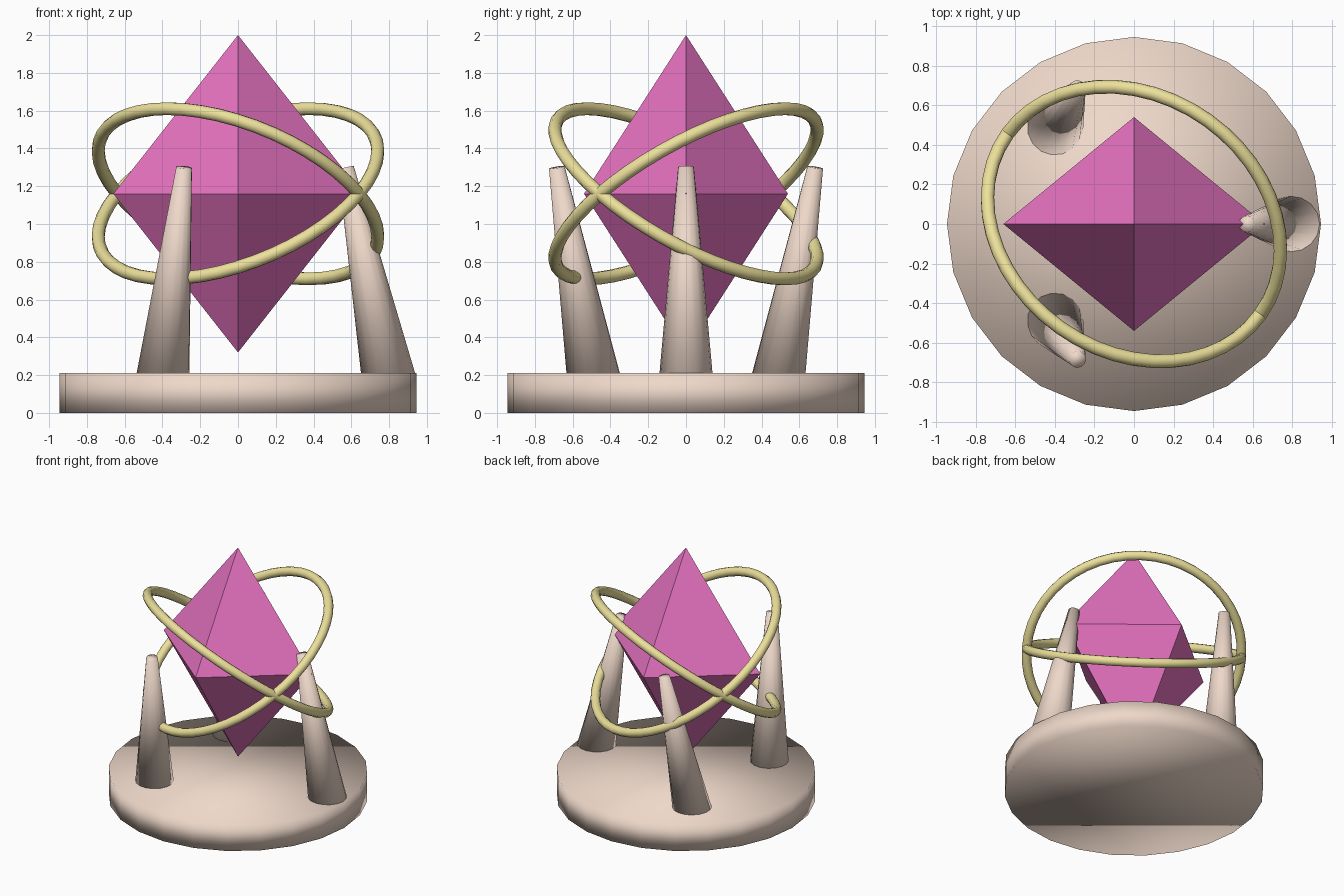
import bpy
from math import cos, sin, radians, pi
from mathutils import Vector, Matrix

if "Cube" in bpy.data.objects:
    bpy.data.objects.remove(bpy.data.objects["Cube"])


def material(name, rgb):
    m = bpy.data.materials.new(name)
    m.diffuse_color = (*rgb, 1)
    m.use_nodes = True
    m.node_tree.nodes["Principled BSDF"].inputs["Base Color"].default_value = m.diffuse_color
    return m


STONE = material("pale_stone", (0.86, 0.69, 0.59))
GOLD = material("pale_gold", (0.84, 0.75, 0.33))
PINK = material("pink_crystal", (0.79, 0.17, 0.53))


def finish(name, mat, smooth=True):
    ob = bpy.context.object
    ob.name = ob.data.name = name
    ob.data.materials.append(mat)
    if smooth:
        bpy.ops.object.shade_smooth()
    return ob


def taper(name, start, end, r1, r2, sides, mat):
    """Smooth tapered cylinder running between two points."""
    start, end = Vector(start), Vector(end)
    axis = end - start
    bpy.ops.mesh.primitive_cone_add(
        vertices=sides, radius1=r1, radius2=r2, depth=axis.length,
        location=(start + end) / 2,
        rotation=axis.to_track_quat('Z', 'Y').to_euler())
    return finish(name, mat)


# Round base
taper("base", (0, 0, 0), (0, 0, 0.21), 0.945, 0.945, 24, STONE)

# Three tapered prongs, sunk slightly into the base:
# they lean inward along x but outward along y
for i in range(3):
    a = i * 2 * pi / 3
    c, s = cos(a), sin(a)
    taper(f"prong_{i + 1}", (0.80 * c, 0.562 * s, 0.17),
          (0.571 * c, 0.79 * s, 1.30), 0.144, 0.042, 16, STONE)

# Faceted crystal: two four-sided pyramids sharing a waist
CENTRE = Vector((0, 0, 1.16))
rx, ry, rz = 0.66, 0.54, 0.84
mesh = bpy.data.meshes.new("crystal")
verts = [(rx, 0, 0), (0, ry, 0), (-rx, 0, 0), (0, -ry, 0), (0, 0, rz), (0, 0, -rz)]
faces = []
for i in range(4):
    j = (i + 1) % 4
    faces += [(i, j, 4), (j, i, 5)]
mesh.from_pydata(verts, [], faces)
mesh.materials.append(PINK)
crystal = bpy.data.objects.new("crystal", mesh)
crystal.location = CENTRE
bpy.context.collection.objects.link(crystal)

# Two orbit rings tilted opposite ways about one shared horizontal axis
for name, tilt in (("ring_a", 35), ("ring_b", -35)):
    bpy.ops.mesh.primitive_torus_add(
        major_radius=0.785, minor_radius=0.035,
        major_segments=48, minor_segments=10)
    ring = finish(name, GOLD)
    ring.matrix_world = (Matrix.Translation(CENTRE)
                         @ Matrix.Rotation(radians(-35.5), 4, 'Z')
                         @ Matrix.Rotation(radians(tilt), 4, 'X'))
